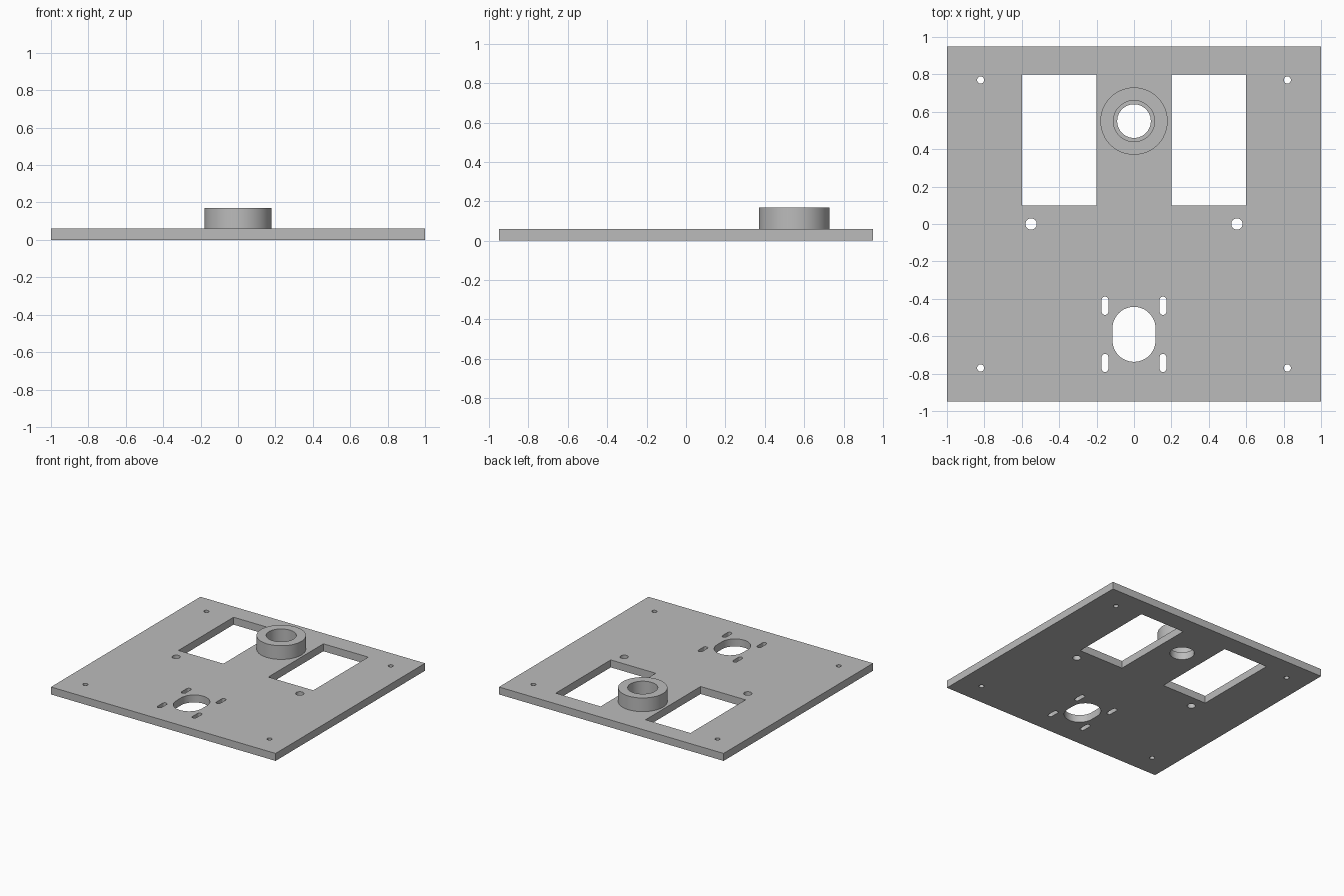
import bpy, bmesh
from math import sin, cos, pi, radians

cube = bpy.data.objects.get("Cube")
if cube:
    bpy.data.objects.remove(cube, do_unlink=True)

grey = bpy.data.materials.new("plain grey")
grey.use_nodes = True
colour = (0.5, 0.5, 0.5, 1)
grey.diffuse_color = colour
grey.node_tree.nodes["Principled BSDF"].inputs["Base Color"].default_value = colour


def rect(x0, x1, y0, y1):
    return [(x0, y0), (x1, y0), (x1, y1), (x0, y1)]


def slot(x, y, r, half=0, n=48):
    """Outline of a circle, or of a rounded slot along y when half > r."""
    straight = max(half - r, 0)
    pts = []
    for end in (0, 1):
        for i in range(n // 2 + (1 if straight else 0)):
            a = end * pi + 2 * pi * i / n
            pts.append((x + r * cos(a), y + r * sin(a) + (-straight if end else straight)))
    return pts


def extruded(name, outlines, z0, z1):
    """Extrude a flat profile; inner outlines become holes."""
    curve = bpy.data.curves.new(name, "CURVE")
    curve.dimensions = "2D"
    curve.fill_mode = "BOTH"
    curve.extrude = (z1 - z0) / 2
    for pts in outlines:
        s = curve.splines.new("POLY")
        s.points.add(len(pts) - 1)
        for p, (x, y) in zip(s.points, pts):
            p.co = (x, y, 0, 1)
        s.use_cyclic_u = True
    ob = bpy.data.objects.new(name, curve)
    bpy.context.collection.objects.link(ob)
    bpy.ops.object.select_all(action="DESELECT")
    ob.select_set(True)
    bpy.context.view_layer.objects.active = ob
    bpy.ops.object.convert(target="MESH")
    ob = bpy.context.object
    # Weld the caps to the walls
    bm = bmesh.new()
    bm.from_mesh(ob.data)
    bmesh.ops.remove_doubles(bm, verts=bm.verts, dist=1e-5)
    bmesh.ops.translate(bm, verts=bm.verts, vec=(0, 0, (z0 + z1) / 2))
    bmesh.ops.recalc_face_normals(bm, faces=bm.faces)
    bm.to_mesh(ob.data)
    bm.free()
    ob.name = ob.data.name = name
    ob.data.materials.clear()
    ob.data.materials.append(grey)
    bpy.ops.object.shade_smooth_by_angle(angle=radians(30))
    return ob


THICK, BOSS_Y = 0.06, 0.55

# Plate outline, bore and oval opening
outlines = [rect(-1, 1, -0.95, 0.95),
            slot(0, BOSS_Y, 0.09),
            slot(0, -0.59, 0.115, 0.147)]

# Mirrored windows, screw holes and adjustment slots
for side in (-1, 1):
    outlines.append(rect(*sorted((0.2 * side, 0.6 * side)), 0.1, 0.8))
    outlines.append(slot(0.55 * side, 0, 0.03))
    for end in (-1, 1):
        outlines.append(slot(0.82 * side, 0.77 * end, 0.019))
        outlines.append(slot(0.155 * side, -0.59 + 0.153 * end, 0.018, 0.049))

extruded("base_plate", outlines, 0, THICK)

# Raised collar, its bore wider than the hole in the plate
extruded("raised_collar", [slot(0, BOSS_Y, 0.18), slot(0, BOSS_Y, 0.11)], THICK, 0.17)
